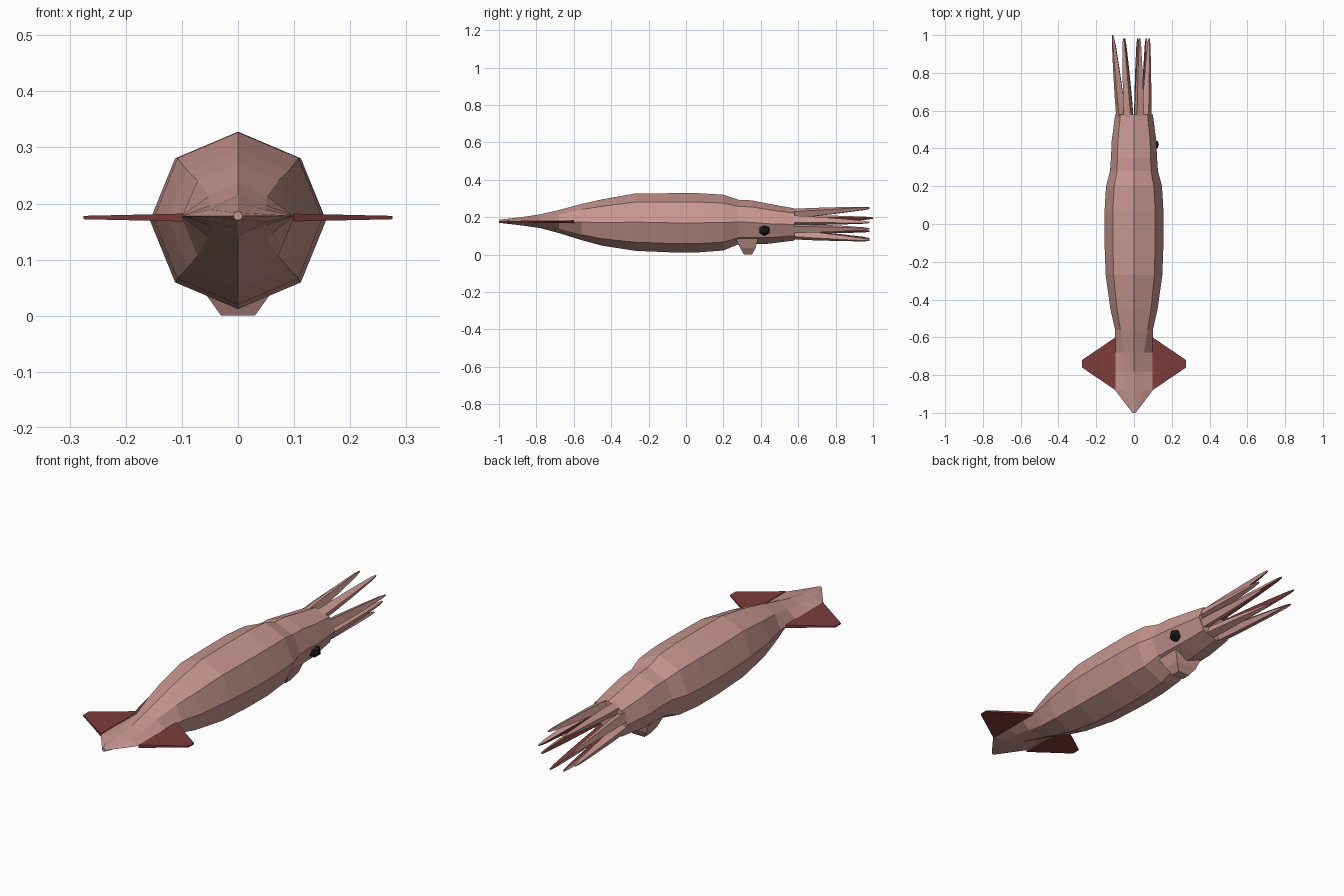
import bpy, bmesh, math
from mathutils import Vector

if "Cube" in bpy.data.objects:
    bpy.data.objects.remove(bpy.data.objects["Cube"])

def material(name, rgb):
    m = bpy.data.materials.new(name)
    m.diffuse_color = (*rgb, 1)
    m.use_nodes = True
    m.node_tree.nodes["Principled BSDF"].inputs["Base Color"].default_value = m.diffuse_color
    return m

PINK = material("pink skin", (0.58, 0.31, 0.28))
RED = material("dark red", (0.20, 0.046, 0.043))
BLACK = material("eye black", (0.012, 0.012, 0.014))

def finish(bm, name, mats, rule=None):
    bmesh.ops.recalc_face_normals(bm, faces=bm.faces)
    bm.normal_update()
    if rule:
        for f in bm.faces:
            f.material_index = rule(f)
    me = bpy.data.meshes.new(name)
    bm.to_mesh(me)
    bm.free()
    for m in mats:
        me.materials.append(m)
    ob = bpy.data.objects.new(name, me)
    bpy.context.collection.objects.link(ob)
    return ob

def loft(rings, name, mats, rule=None):
    bm = bmesh.new()
    vs = [[bm.verts.new(p) for p in r] for r in rings]
    n = len(vs[0])
    for a, b in zip(vs, vs[1:]):
        for i in range(n):
            j = (i + 1) % n
            bm.faces.new((a[i], a[j], b[j], b[i]))
    bm.faces.new(vs[0])
    bm.faces.new(vs[-1])
    return finish(bm, name, mats, rule)

# Mantle and head: eight-sided sections (y, half width, diagonal x, diagonal height, top, bottom)
def octagon(y, w, d, f, top, bot):
    c, h = (top + bot) / 2, (top - bot) / 2
    return [(0, y, top), (d, y, c + f * h), (w, y, c), (d, y, c - f * h),
            (0, y, bot), (-d, y, c - f * h), (-w, y, c), (-d, y, c + f * h)]

SECTIONS = [
    (-1.0, .008, .006, .7, .186, .170), (-.88, .10, .05, .5, .200, .156),
    (-.78, .10, .05, .5, .215, .142), (-.68, .10, .052, .6, .238, .115),
    (-.56, .10, .072, .7, .270, .078), (-.45, .125, .09, .7, .295, .048),
    (-.27, .15, .108, .7, .327, .020), (-.08, .157, .112, .7, .328, .012),
    (.07, .156, .112, .7, .328, .012), (.20, .148, .105, .7, .320, .022),
    (.28, .127, .09, .7, .293, .055), (.35, .122, .088, .7, .290, .055),
    (.44, .118, .085, .7, .272, .058), (.58, .10, .072, .7, .247, .075)]
loft([octagon(*s) for s in SECTIONS], "mantle_and_head", [PINK])

# Tail fins: thin tapered plates on both sides
def fin_ring(x, y0, y1, t):
    z = .175
    return [(x, y0, z - t), (x, y1, z - t), (x, y1, z + t), (x, y0, z + t)]

for s, side in ((1, "right"), (-1, "left")):
    loft([fin_ring(s * .098, -.88, -.60, .007), fin_ring(s * .275, -.76, -.72, .003)],
         side + "_tail_fin", [RED])

# Funnel under the neck
def funnel_ring(z, w, y0, y1):
    return [(-w, y0, z), (w, y0, z), (w, y1, z), (-w, y1, z)]

loft([funnel_ring(.085, .075, .265, .385), funnel_ring(.035, .055, .29, .372),
      funnel_ring(.0, .03, .31, .352)], "funnel", [PINK])

# Eye on the right of the head
bm = bmesh.new()
bmesh.ops.create_icosphere(bm, subdivisions=1, radius=.031)
bmesh.ops.translate(bm, verts=bm.verts, vec=(.104, .42, .13))
finish(bm, "eye", [BLACK])

# Eight tapering arms, red on the inner side
TIPS = [(.08, .172), (.03, .25), (-.055, .248), (-.113, .195),
        (-.108, .125), (-.05, .085), (.02, .076), (.065, .138)]
for k, (tx, tz) in enumerate(TIPS):
    a = math.radians(22.5 + 45 * k)
    base = Vector((.070 * math.cos(a), .53, .163 + .057 * math.sin(a)))
    tip = Vector((tx, 1.0 if k == 3 else .982, tz))
    rings = []
    for t, r in ((0, .029), (.3, .025), (.65, .017), (.92, .009), (1, .004)):
        c = base.lerp(tip, t)
        rings.append([(c.x + r * math.cos(a + b), c.y, c.z + r * math.sin(a + b))
                      for b in (math.radians(45 + 90 * i) for i in range(4))])
    inward = Vector((-math.cos(a), 0, -math.sin(a)))
    loft(rings, "arm_%d" % (k + 1), [PINK, RED],
         lambda f: 1 if f.normal.dot(inward) > .75 else 0)
